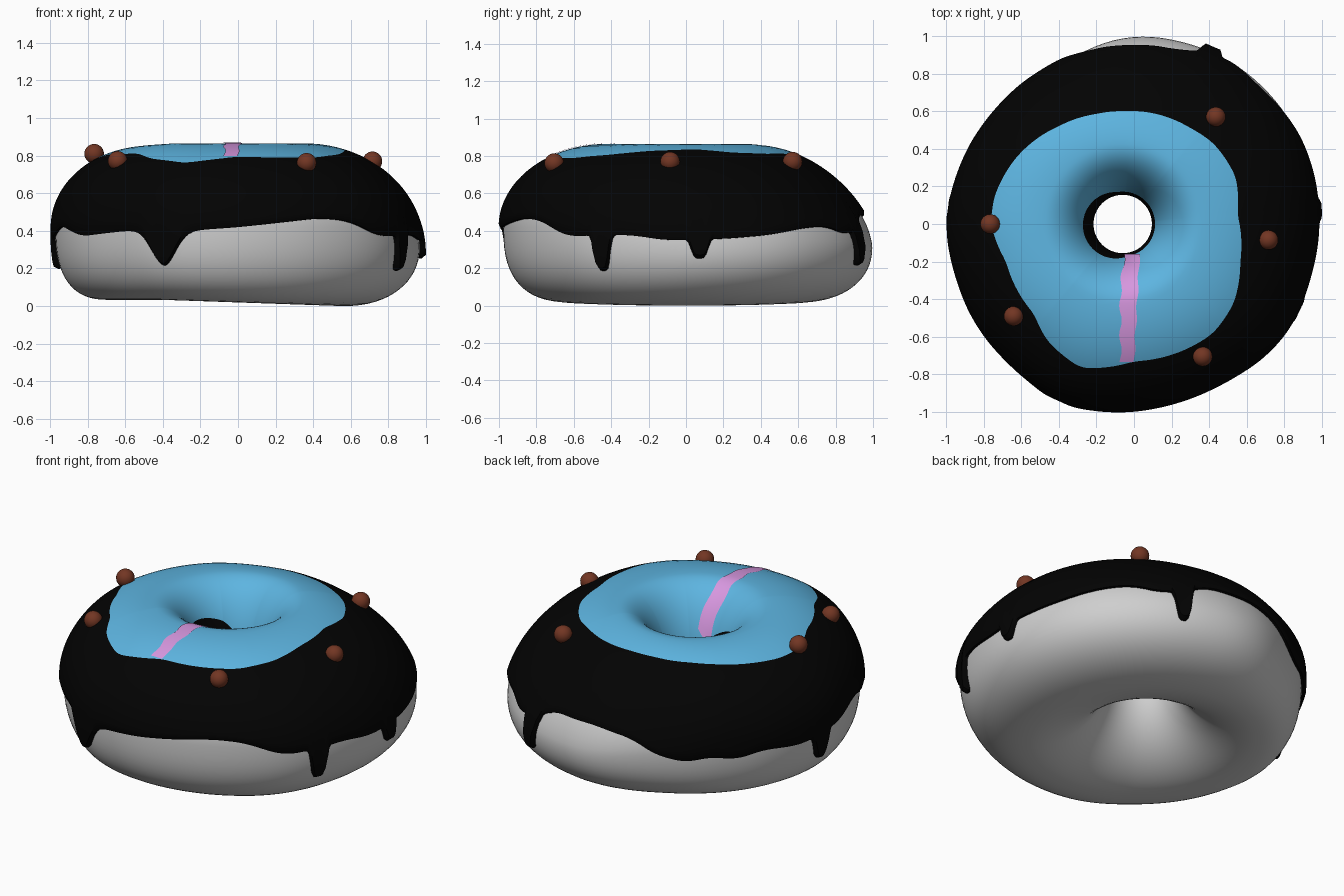
import bpy, bmesh, math
from math import sin, cos, pi, radians

if "Cube" in bpy.data.objects:
    bpy.data.objects.remove(bpy.data.objects["Cube"])

CX, CY = -0.06, 0.0      # centre of the hole
HOLE = 0.18              # hole radius of the bare dough
ICING = 0.025            # icing thickness
N = 480                  # columns around the ring


def material(name, rgb):
    m = bpy.data.materials.new(name)
    m.diffuse_color = (*rgb, 1)
    m.use_nodes = True
    m.node_tree.nodes["Principled BSDF"].inputs["Base Color"].default_value = m.diffuse_color
    return m


GREY = material("dough_grey", (0.62, 0.62, 0.62))
BLACK = material("icing_black", (0.0008, 0.0008, 0.0008))
BLUE = material("icing_blue", (0.11, 0.46, 0.75))
PINK = material("stripe_pink", (0.68, 0.31, 0.74))
BROWN = material("ball_brown", (0.17, 0.037, 0.017))


# Periodic lookup of (angle in degrees, value) pairs, softened by averaging
def lookup(pairs, soft):
    pairs = sorted(pairs)
    ring = [(pairs[-1][0] - 360, pairs[-1][1])] + pairs + [(pairs[0][0] + 360, pairs[0][1])]

    def linear(d):
        d %= 360
        for (a, u), (b, v) in zip(ring, ring[1:]):
            if a <= d <= b and b > a:
                return u + (v - u) * (d - a) / (b - a)
        return ring[0][1]
    return lambda d: sum(linear(d + soft * i / 4) for i in range(-4, 5)) / 9


def polar(points):
    return [(math.degrees(math.atan2(y - CY, x - CX)) % 360, math.hypot(x - CX, y - CY))
            for x, y in points]


# Outlines seen from above: dough rim and edge of the blue icing
rim = lookup(polar([
    (.965, 0), (.91, -.30), (.83, -.51), (.71, -.66), (.52, -.80), (.2, -.935), (-.15, -.975),
    (-.38, -.93), (-.62, -.75), (-.8, -.55), (-.93, -.25), (-.975, 0), (-.92, .25),
    (-.73, .58), (-.38, .85), (-.15, .965), (0, 1.0), (.2, .98), (.52, .86), (.83, .55),
    (.95, .22)]), 8)
blue_edge = lookup(polar([
    (-.05, .6), (.12, .585), (.3, .51), (.42, .43), (.54, .25), (.55, .05), (.565, -.2),
    (.53, -.42), (.42, -.58), (.3, -.655), (0, -.73), (-.28, -.765), (-.46, -.62),
    (-.53, -.48), (-.68, -.2), (-.76, 0), (-.74, .15), (-.62, .36), (-.4, .52),
    (-.2, .585)]), 3)
# Height of the lower icing edge around the ring
low_edge = lookup([
    (12, .36), (25, .38), (38, .42), (47, .43), (56, .38), (64, .42), (72, .49), (90, .49),
    (103, .45), (112, .36), (122, .32), (130, .35), (140, .32), (150, .355), (165, .33),
    (185, .37), (198, .43), (215, .37), (237, .4), (258, .4), (274, .42), (300, .47),
    (310, .455), (322, .37), (343, .38), (354, .35)], 4)
# Drips: angle, tip height, half width in degrees, sharpness
DRIPS = [(250, .21, 5.5, 2), (334, .18, 2.8, 4), (4, .25, 2.8, 4), (63, .21, 2.8, 4),
         (175, .19, 3.2, 3)]


def drip(deg):
    best, depth = 0, 0
    for a, tip, w, p in DRIPS:
        f = abs((deg - a + 180) % 360 - 180) / w
        g = math.exp(-f ** p) if f < 4 else 0
        if g > best:
            best, depth = g, g * (low_edge(deg) - tip)
    return best, depth


def power(v, e):
    return math.copysign(abs(v) ** e, v)


# Superellipse cross-section of the ring at one angle; the crest sits near the hole
class Section:
    def __init__(self, deg):
        self.deg = deg
        t = radians(deg)
        k = min(1, max(0, 1.3 * cos(t - pi / 4)))   # this side sags lower
        back = max(0, cos(t - radians(70))) ** 2    # this side slopes flatter
        self.ro = rim(deg)
        self.crest = 0.42
        self.base = 0.62
        self.zc = 0.42 - 0.11 * k
        self.top = 0.84 - self.zc - 0.02 * max(0, cos(t - radians(140)))
        self.bot = self.zc - 0.033 * min(1, 0.65 * (1 - cos(t)))
        self.n_top = 2.0 - 0.35 * back
        self.n_bot = 2.6 - 0.45 * k

    def exponent(self, outer, upper):
        if outer:
            return self.n_top if upper else self.n_bot
        return 2.0 if upper else 1.8

    def span(self, outer, upper):
        mid = self.crest if upper else self.base
        return mid, (self.ro - mid if outer else mid - HOLE)

    def point(self, phi, d):
        c, s = cos(phi), sin(phi)
        e = 2 / self.exponent(c > 0, s > 0)
        mid, a = self.span(c > 0, s > 0)
        r = mid + (a + d) * power(c, e)
        z = self.zc + ((self.top if s > 0 else self.bot) + d) * power(s, e)
        t = radians(self.deg)
        return (CX + r * cos(t), CY + r * sin(t), max(0, z))

    def phi_at_radius(self, r, d):
        mid, a = self.span(r > self.crest, True)
        u = max(-1, min(1, (r - mid) / (a + d)))
        return math.acos(power(u, self.exponent(u > 0, True) / 2))

    def phi_at_height(self, z):
        s = (z - self.zc) / ((self.top if z > self.zc else self.bot) + ICING)
        return math.asin(power(s, self.exponent(True, s > 0) / 2))


def finish(name, bm, mats, angle=40):
    bmesh.ops.recalc_face_normals(bm, faces=bm.faces)
    me = bpy.data.meshes.new(name)
    bm.to_mesh(me)
    bm.free()
    for m in mats:
        me.materials.append(m)
    ob = bpy.data.objects.new(name, me)
    bpy.context.collection.objects.link(ob)
    bpy.ops.object.select_all(action='DESELECT')
    ob.select_set(True)
    bpy.context.view_layer.objects.active = ob
    bpy.ops.object.shade_smooth_by_angle(angle=radians(angle))
    return ob


# Skin a list of point columns; slot(row) picks the material
def skin(name, columns, mats, slot=lambda j: 0, wrap_u=True, wrap_v=False):
    bm = bmesh.new()
    vs = [[bm.verts.new(p) for p in col] for col in columns]
    nu, nv = len(vs), len(vs[0])
    for i in range(nu if wrap_u else nu - 1):
        for j in range(nv if wrap_v else nv - 1):
            a, b, k = vs[i], vs[(i + 1) % nu], (j + 1) % nv
            bm.faces.new((a[j], b[j], b[k], a[k])).material_index = slot(j)
    return finish(name, bm, mats)


# Dough ring
dough = []
for i in range(120):
    s = Section(i * 3)
    dough.append([s.point(2 * pi * j / 64, 0) for j in range(64)])
skin("dough", dough, [GREY], wrap_v=True)

# Icing: black outside with drips, blue on top, black again inside the hole
OUT, TOP, IN = 22, 22, 6
icing = []
for i in range(N):
    deg = i * 360 / N
    s = Section(deg)
    bulge, depth = drip(deg)
    p0 = s.phi_at_height(low_edge(deg) - depth)
    p1 = s.phi_at_radius(blue_edge(deg), ICING)
    p2 = s.phi_at_radius(.172 + .04 * max(0, cos(radians(deg - 190))), ICING)
    p3 = pi - 0.02
    col = [s.point(p0, -.015), s.point(p0, .014)]
    for j in range(1, OUT):
        f = j / OUT
        col.append(s.point(p0 + (p1 - p0) * f, ICING + .012 * bulge * max(0, 1 - 3.5 * f)))
    col += [s.point(p1 + (p2 - p1) * j / TOP, ICING) for j in range(TOP)]
    col += [s.point(p2 + (p3 - p2) * j / IN, ICING) for j in range(IN + 1)]
    col.append(s.point(p3, -.015))
    icing.append(col)
skin("icing", icing, [BLACK, BLUE], lambda j: 1 if OUT < j <= OUT + TOP else 0)

# Pink stripe running from the hole to the front edge of the blue
stripe = []
for i in range(41):
    f = i / 40
    y = -.16 - .575 * f
    wobble = .007 * sin(f * 23)
    left, right = -.052 - .02 * min(1, f * 3) + wobble, .03 - .03 * f + wobble * .6
    row = []
    for j in range(5):
        x = left + (right - left) * j / 4
        s = Section(math.degrees(math.atan2(y - CY, x - CX)) % 360)
        d = ICING + .004
        row.append(s.point(s.phi_at_radius(math.hypot(x - CX, y - CY), d), d))
    stripe.append(row)
skin("pink_stripe", stripe, [PINK], wrap_u=False)

# Chocolate balls
for k, p in enumerate([(-.765, 0, .81), (-.64, -.49, .772), (.365, -.705, .762),
                       (.715, -.085, .77), (.435, .57, .77)]):
    bm = bmesh.new()
    bmesh.ops.create_uvsphere(bm, u_segments=24, v_segments=16, radius=.052)
    finish("ball_%d" % (k + 1), bm, [BROWN], 60).location = p
